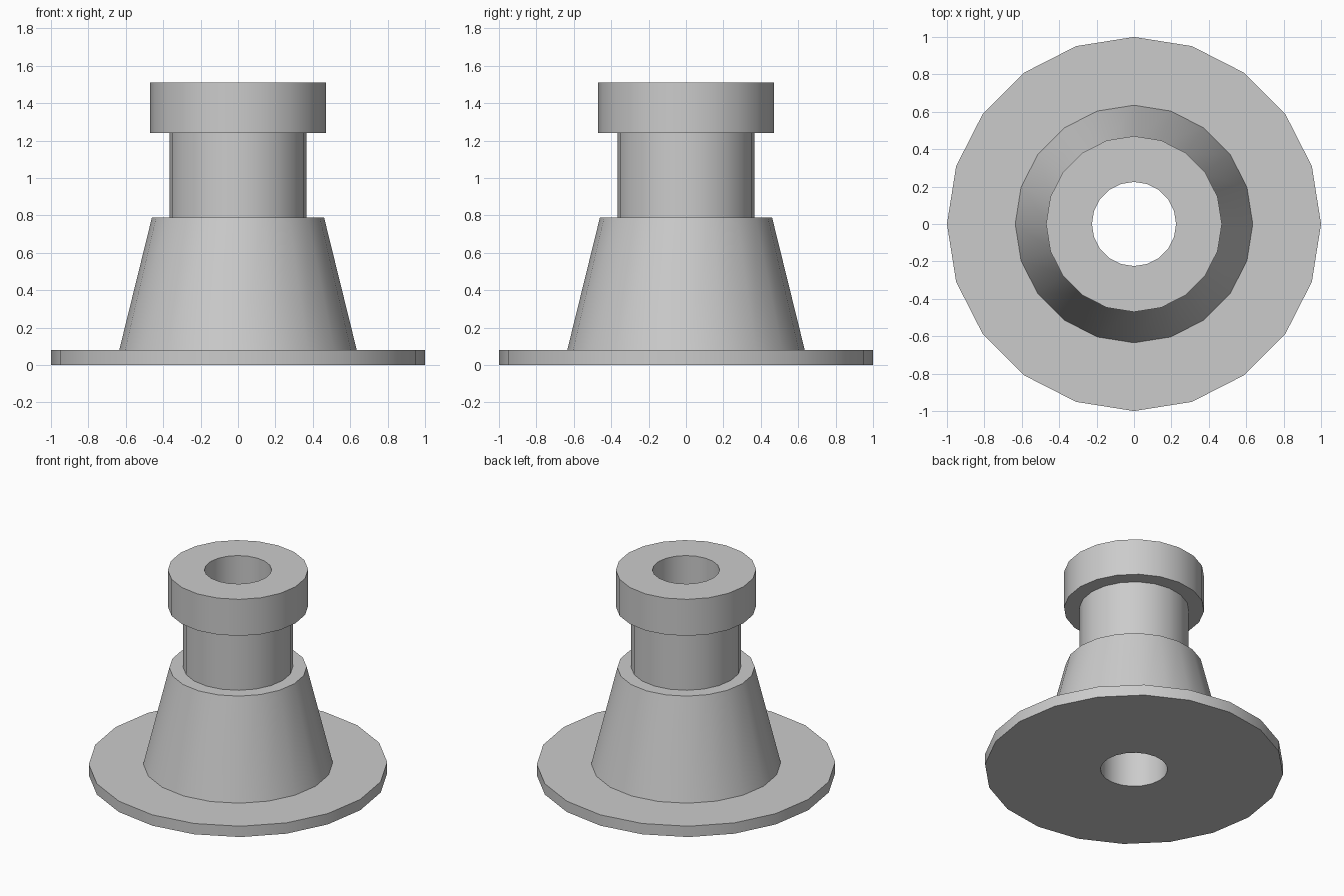
import bpy, bmesh, math
from mathutils import Vector

cube = bpy.data.objects.get("Cube")
if cube:
    bpy.data.objects.remove(cube, do_unlink=True)

SIDES = 20
BORE = 0.225

# Plain grey finish
grey = bpy.data.materials.new("plain grey")
grey.use_nodes = True
colour = (0.6, 0.6, 0.6, 1)
grey.diffuse_color = colour
grey.node_tree.nodes["Principled BSDF"].inputs["Base Color"].default_value = colour


def lathe(name, profile):
    """Turn a closed (radius, height) profile about z into a solid."""
    bm = bmesh.new()
    verts = [bm.verts.new((r, 0, z)) for r, z in profile]
    edges = [bm.edges.new((a, b)) for a, b in zip(verts, verts[1:] + verts[:1])]
    bmesh.ops.spin(bm, geom=verts + edges, cent=Vector(), axis=(0, 0, 1),
                   angle=math.tau, steps=SIDES, use_merge=True)
    bmesh.ops.remove_doubles(bm, verts=bm.verts, dist=0.0001)
    bmesh.ops.recalc_face_normals(bm, faces=bm.faces)
    mesh = bpy.data.meshes.new(name)
    bm.to_mesh(mesh)
    bm.free()
    mesh.materials.append(grey)
    obj = bpy.data.objects.new(name, mesh)
    bpy.context.collection.objects.link(obj)
    bpy.ops.object.select_all(action="DESELECT")
    obj.select_set(True)
    bpy.context.view_layer.objects.active = obj
    bpy.ops.object.shade_smooth_by_angle(angle=math.radians(30))
    return obj


# One turned body with a bore running right through it
flange = [(BORE, 0), (1.0, 0), (1.0, 0.08)]
cone = [(0.635, 0.08), (0.46, 0.79)]
neck = [(0.367, 0.79), (0.367, 1.24)]
collar = [(0.47, 1.24), (0.47, 1.51), (BORE, 1.51)]
lathe("flanged_hollow_pedestal", flange + cone + neck + collar)
